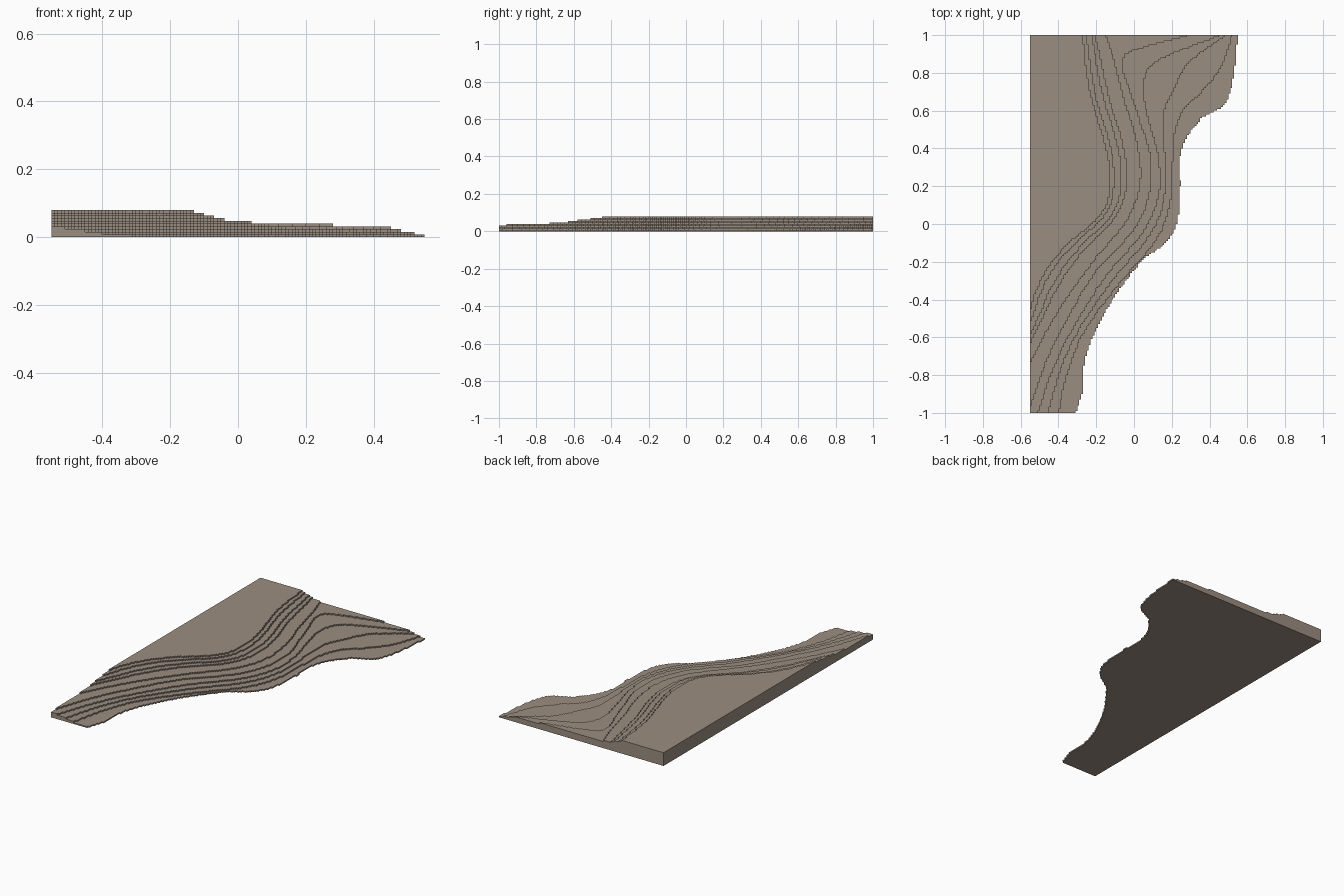
import bpy
import bmesh

old = bpy.data.objects.get("Cube")
if old:
    bpy.data.objects.remove(old, do_unlink=True)

CELL = 0.01          # plan size of one terrain cell
RISE = 0.008         # height of one terrace
LEFT = -0.55         # straight side of the block
ROWS = 200

# Contour lines as (y, x) points running from front to back
shore = [(-1, -.31), (-.9, -.275), (-.8, -.27), (-.7, -.255), (-.58, -.21),
         (-.38, -.1), (-.22, .02), (-.17, .07), (-.13, .13), (-.05, .205),
         (.05, .235), (.2, .245), (.36, .245), (.46, .28), (.53, .335),
         (.57, .37), (.6, .43), (.63, .475), (.7, .51), (.8, .53), (1, .55)]
low_slope = [(-1, -.4), (-.75, -.34), (-.55, -.25), (-.32, -.08), (-.08, .12),
             (.1, .19), (.33, .205), (.46, .21), (.6, .26), (.7, .36),
             (.83, .46), (1, .52)]
mid_slope = [(-1, -.51), (-.75, -.42), (-.55, -.32), (-.28, -.15), (-.04, .05),
             (.15, .13), (.35, .13), (.55, .08), (.7, .05), (.84, .09),
             (.92, .25), (1, .465)]
shelf = [(-1, -.56), (-.72, -.46), (-.5, -.35), (-.25, -.2), (-.03, 0),
         (.15, .08), (.35, .09), (.55, .03), (.68, -.01), (.82, -.06),
         (.9, -.04), (.95, .1), (1, .3)]
high_slope = [(-1, -.65), (-.74, -.55), (-.6, -.48), (-.4, -.36), (-.18, -.2),
              (0, -.05), (.15, .02), (.3, .035), (.5, 0), (.65, -.05),
              (.85, -.1), (1, -.15)]
plateau = [(-1, -.75), (-.47, -.55), (-.36, -.52), (-.21, -.44), (-.08, -.32),
           (.02, -.2), (.12, -.14), (.3, -.13), (.45, -.16), (.65, -.22),
           (.8, -.25), (1, -.27)]


def slope_at(points, i):
    """Slope of the contour at point i, from its neighbours."""
    a = points[max(i - 1, 0)]
    b = points[min(i + 1, len(points) - 1)]
    return (b[1] - a[1]) / (b[0] - a[0])


def sample(points, y):
    """Smooth (Hermite) position of a contour at y."""
    i = 0
    while i < len(points) - 2 and y > points[i + 1][0]:
        i += 1
    (y0, x0), (y1, x1) = points[i], points[i + 1]
    span = y1 - y0
    t = (y - y0) / span
    ease = t * t * (3 - 2 * t)
    bend0 = t * (1 - t) ** 2 * span * slope_at(points, i)
    bend1 = t * t * (t - 1) * span * slope_at(points, i + 1)
    return x0 + (x1 - x0) * ease + bend0 + bend1


def row_centre(row):
    return -1 + (row + 0.5) * CELL


def trace(points):
    return [sample(points, row_centre(row)) for row in range(ROWS)]


def blend(first, second, amount):
    return [a + (b - a) * amount for a, b in zip(first, second)]


def make_terrace(name, edge, level, material):
    """Slab with a straight left side and a right edge stepped on the cells."""
    outline = []
    first_row = None
    for row, x in enumerate(edge):
        cells = round((x - LEFT) / CELL)
        if cells < 1:
            continue
        if first_row is None:
            first_row = row
        x = LEFT + cells * CELL
        front = -1 + row * CELL
        # extend a straight run, or start a new step
        if outline and abs(outline[-1][0] - x) < CELL / 2:
            outline[-1] = (x, front + CELL)
        else:
            outline += [(x, front), (x, front + CELL)]
    outline += [(LEFT, 1), (LEFT, -1 + first_row * CELL)]

    bm = bmesh.new()
    base = bm.faces.new([bm.verts.new((x, y, level * RISE)) for x, y in outline])
    base.normal_update()
    result = bmesh.ops.extrude_face_region(bm, geom=[base], use_keep_orig=True)
    top = [v for v in result["geom"] if isinstance(v, bmesh.types.BMVert)]
    bmesh.ops.translate(bm, verts=top, vec=(0, 0, RISE))
    bmesh.ops.recalc_face_normals(bm, faces=bm.faces)
    mesh = bpy.data.meshes.new(name)
    bm.to_mesh(mesh)
    bm.free()
    mesh.materials.append(material)
    terrace = bpy.data.objects.new(name, mesh)
    bpy.context.scene.collection.objects.link(terrace)
    return terrace


# Single earth colour
earth = bpy.data.materials.new("earth_brown")
earth.use_nodes = True
colour = (0.33, 0.27, 0.22, 1)
earth.diffuse_color = colour
earth.node_tree.nodes["Principled BSDF"].inputs["Base Color"].default_value = colour

# Edges of all terraces, lowest first
low, mid = trace(low_slope), trace(mid_slope)
high, crown = trace(high_slope), trace(plateau)
edges = [trace(shore), low, blend(low, mid, 0.5), mid, trace(shelf), high]
edges += [blend(crown, high, amount) for amount in (0.55, 0.38, 0.15)]
edges.append(crown)

for level, edge in enumerate(edges):
    make_terrace(f"terrace_{level + 1}", edge, level, earth)
